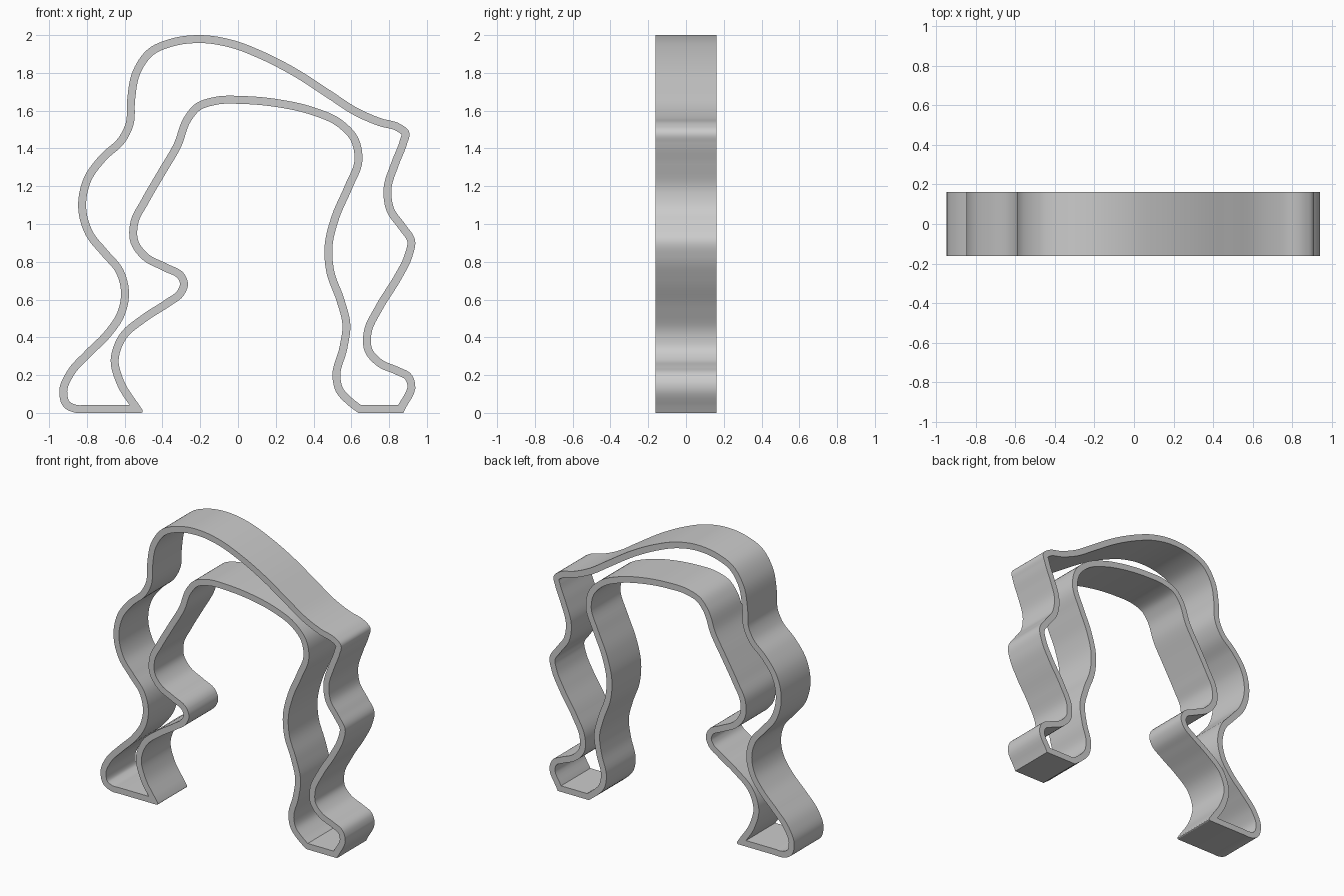
import bpy, bmesh, math
from mathutils import Vector

cube = bpy.data.objects.get("Cube")
if cube:
    bpy.data.objects.remove(cube, do_unlink=True)

THICK, DEPTH, STEPS = 0.042, 0.322, 6

# Centre line (x, z) of the outer side, left foot to right foot
OUTER = [
    (-.80, .021), (-.855, .021), (-.907, .045), (-.925, .116), (-.886, .212), (-.796, .312),
    (-.69, .418), (-.622, .519), (-.598, .63), (-.627, .751), (-.706, .847), (-.786, .947),
    (-.825, 1.085), (-.796, 1.238), (-.712, 1.354), (-.616, 1.444), (-.574, 1.529),
    (-.566, 1.656), (-.537, 1.804), (-.463, 1.91), (-.352, 1.96), (-.198, 1.979),
    (-.034, 1.954), (.124, 1.894), (.299, 1.804), (.484, 1.685), (.627, 1.593),
    (.749, 1.54), (.854, 1.508), (.886, 1.481), (.876, 1.434), (.833, 1.323),
    (.791, 1.18), (.807, 1.074), (.87, .984), (.917, .91), (.902, .831), (.844, .714),
    (.749, .561), (.685, .418), (.69, .333), (.749, .265), (.844, .222), (.902, .19),
    (.917, .153), (.862, .021)]

# Centre line of the inner side, right foot back to left foot
INNER = [
    (.643, .021), (.595, .058), (.537, .122), (.521, .19), (.558, .344), (.574, .466),
    (.542, .598), (.489, .746), (.479, .878), (.516, 1.037), (.585, 1.196), (.638, 1.339),
    (.616, 1.45), (.537, 1.534), (.394, 1.598), (.22, 1.638), (.034, 1.656), (-.124, 1.651),
    (-.214, 1.619), (-.267, 1.556), (-.32, 1.418), (-.4, 1.28), (-.495, 1.116),
    (-.548, 1.011), (-.548, .905), (-.489, .825), (-.389, .772), (-.299, .72),
    (-.286, .683), (-.304, .635), (-.373, .582), (-.495, .503), (-.611, .402),
    (-.653, .28), (-.622, .159), (-.535, .021)]


def smooth_path(points):
    """Pass a smooth spline through the points, with free ends."""
    p = [Vector(q) for q in points]
    h = [(b - a).length for a, b in zip(p, p[1:])]
    slope = [(b - a) / k for a, b, k in zip(p, p[1:], h)]
    tan = [slope[0]]
    for i in range(1, len(p) - 1):
        tan.append((slope[i - 1] * h[i] + slope[i] * h[i - 1]) / (h[i - 1] + h[i]))
    tan.append(slope[-1])
    path = []
    for i, k in enumerate(h):
        for s in range(STEPS):
            t = s / STEPS
            path.append(p[i] * (2*t**3 - 3*t**2 + 1) + tan[i] * k * (t**3 - 2*t**2 + t)
                        + p[i + 1] * (3*t**2 - 2*t**3) + tan[i + 1] * k * (t**3 - t**2))
    path.append(p[-1])
    return path


# Closed ribbon across the depth
bm = bmesh.new()
rows = [[bm.verts.new((q.x, y, q.y)) for y in (-DEPTH / 2, DEPTH / 2)]
        for q in smooth_path(OUTER) + smooth_path(INNER)]
for i, (a, b) in enumerate(rows):
    c, d = rows[(i + 1) % len(rows)]
    bm.faces.new((a, b, d, c))
bmesh.ops.recalc_face_normals(bm, faces=bm.faces)
mesh = bpy.data.meshes.new("arch_band")
bm.to_mesh(mesh)
bm.free()
band = bpy.data.objects.new("arch_band", mesh)
bpy.context.collection.objects.link(band)
bpy.ops.object.select_all(action='DESELECT')
band.select_set(True)
bpy.context.view_layer.objects.active = band

# Even wall thickness on both sides of the centre line
wall = band.modifiers.new("wall", 'SOLIDIFY')
wall.thickness = THICK
wall.offset = 0
wall.use_even_offset = True
bpy.ops.object.modifier_apply(modifier=wall.name)

# Round the pointed toe of the left foot
bm = bmesh.new()
bm.from_mesh(mesh)
toe = [e for e in bm.edges
       if all(-.56 < v.co.x < -.44 and v.co.z < .008 for v in e.verts)
       and abs(e.verts[0].co.y - e.verts[1].co.y) > DEPTH * .9]
bmesh.ops.bevel(bm, geom=toe, offset=.02, segments=4, profile=.5, affect='EDGES')
bmesh.ops.recalc_face_normals(bm, faces=bm.faces)
bm.to_mesh(mesh)
bm.free()

# Plain grey finish
grey = bpy.data.materials.new("plain_grey")
grey.use_nodes = True
colour = (0.6, 0.6, 0.6, 1)
grey.diffuse_color = colour
grey.node_tree.nodes["Principled BSDF"].inputs["Base Color"].default_value = colour
mesh.materials.append(grey)
bpy.ops.object.shade_smooth_by_angle(angle=math.radians(30))
